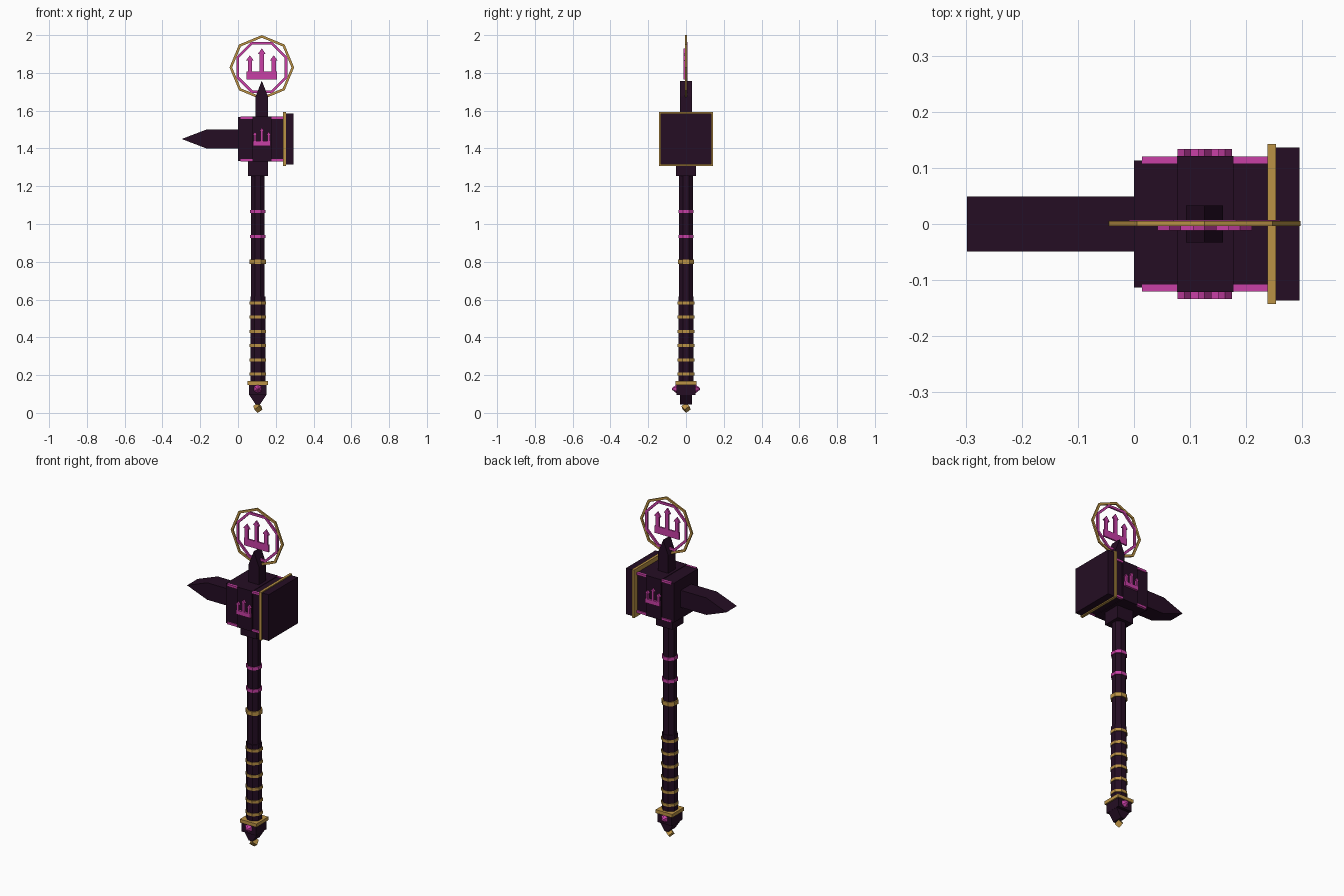
import bpy, bmesh, math
from mathutils import Matrix, Vector

if "Cube" in bpy.data.objects:
    bpy.data.objects.remove(bpy.data.objects["Cube"])


def material(name, rgb):
    m = bpy.data.materials.new(name)
    m.diffuse_color = (*rgb, 1)
    m.use_nodes = True
    m.node_tree.nodes["Principled BSDF"].inputs["Base Color"].default_value = m.diffuse_color
    return m


DARK = material("dark plum", (0.018, 0.004, 0.017))
PINK = material("magenta", (0.58, 0.05, 0.38))
GOLD = material("gold", (0.50, 0.29, 0.06))
SX, HX, HZ = 0.105, 0.126, 1.45      # shaft x, head x, head z


def finish(name, bm, mat):
    bmesh.ops.recalc_face_normals(bm, faces=bm.faces[:])
    me = bpy.data.meshes.new(name)
    bm.to_mesh(me)
    bm.free()
    me.materials.append(mat)
    ob = bpy.data.objects.new(name, me)
    bpy.context.collection.objects.link(ob)
    return ob


def box(name, mat, x, y, z):
    """Box from (min, max) pairs."""
    bm = bmesh.new()
    bmesh.ops.create_cube(bm, size=1)
    for v in bm.verts:
        v.co = [(lo + hi) / 2 + c * (hi - lo) for c, (lo, hi) in zip(v.co, (x, y, z))]
    return finish(name, bm, mat)


def plate(name, mat, pts, y0, y1):
    """Front-view (x, z) outline extruded from y0 to y1."""
    bm = bmesh.new()
    f = bm.faces.new([bm.verts.new((x, y0, z)) for x, z in pts])
    ext = bmesh.ops.extrude_face_region(bm, geom=[f])["geom"]
    bmesh.ops.translate(bm, vec=(0, y1 - y0, 0),
                        verts=[g for g in ext if isinstance(g, bmesh.types.BMVert)])
    return finish(name, bm, mat)


def rod(name, mat, r, z0, z1):
    """Eight-sided rod on the shaft axis; r is the distance to a flat."""
    bm = bmesh.new()
    rc = r / math.cos(math.pi / 8)
    bmesh.ops.create_cone(bm, cap_ends=True, segments=8, radius1=rc, radius2=rc, depth=z1 - z0,
                          matrix=Matrix.Translation((SX, 0, (z0 + z1) / 2))
                          @ Matrix.Rotation(math.pi / 8, 4, 'Z'))
    return finish(name, bm, mat)


def frame(name, mat, r, width, turn, y0, y1):
    """Flat octagonal frame standing in the xz plane."""
    bm = bmesh.new()
    loops = []
    for k in range(8):
        a = turn + k * math.pi / 4
        loops.append([bm.verts.new((HX + q * math.sin(a), y, 1.829 + q * math.cos(a)))
                      for q, y in ((r, y0), (r, y1), (r - width, y1), (r - width, y0))])
    for k in range(8):
        a, b = loops[k], loops[(k + 1) % 8]
        for i in range(4):
            j = (i + 1) % 4
            bm.faces.new((a[i], a[j], b[j], b[i]))
    return finish(name, bm, mat)


def fork(name, x, z, s, y0, y1):
    """Three-pronged ornament, mirrored from half an outline."""
    half = [(.08, 0), (.08, .042), (.074, .042), (.074, .10), (.084, .10), (.063, .128),
            (.042, .10), (.052, .10), (.052, .042), (.011, .042), (.011, .135), (.021, .135)]
    pts = half + [(0, .165)] + [(-a, b) for a, b in reversed(half)]
    return plate(name, PINK, [(x + a * s, z + b * s) for a, b in pts], y0, y1)


# Shaft, grip and bands
rod("shaft", DARK, 0.036, 0.60, 1.27)
rod("grip", DARK, 0.040, 0.14, 0.617)
for i, z in enumerate((0.934, 1.066)):
    rod(f"shaft_band_{i}", PINK, 0.041, z - 0.009, z + 0.009)
rod("middle_band", GOLD, 0.043, 0.789, 0.813)
for i in range(6):
    z = 0.206 + i * 0.0752
    rod(f"grip_band_{i}", GOLD, 0.044, z - 0.008, z + 0.008)

# Pommel
box("pommel_rim", GOLD, (SX - .054, SX + .054), (-.056, .056), (.148, .168))
box("pommel_block", DARK, (SX - .046, SX + .046), (-.05, .05), (.095, .15))
plate("pommel_wedge", DARK, [(SX - .046, .096), (SX + .046, .096), (SX + .012, .045),
                             (SX - .012, .045)], -0.033, 0.033)
for side, s in (("front", -1), ("back", 1)):
    bm = bmesh.new()
    bmesh.ops.create_cone(bm, cap_ends=True, segments=6, radius1=0.027, radius2=0.004, depth=0.03,
                          matrix=Matrix.Translation((SX, s * 0.06, 0.127))
                          @ Matrix.Rotation(-s * math.pi / 2, 4, 'X'))
    finish(f"pommel_gem_{side}", bm, PINK)
bm = bmesh.new()
tilt = Vector((1, 1, 1)).rotation_difference(Vector((0, 0, 1))).to_matrix().to_4x4()
bmesh.ops.create_cube(bm, size=0.031, matrix=Matrix.Translation((SX, 0, 0.0268)) @ tilt)
finish("pommel_tip", bm, GOLD)

# Hammer head
box("collar", DARK, (SX - .053, SX + .053), (-.053, .053), (1.255, 1.345))
box("head_block", DARK, (0, .24), (-.113, .113), (HZ - .116, HZ + .116))
box("head_band", DARK, (.077, .177), (-.121, .121), (HZ - .119, HZ + .119))
box("face_rim", GOLD, (.238, .253), (-.143, .143), (HZ - .142, HZ + .142))
box("striking_face", DARK, (.252, .295), (-.136, .136), (HZ - .136, HZ + .136))
for side, s in (("front", -1), ("back", 1)):
    y = sorted((s * 0.108, s * 0.1205))
    for level, t in (("top", 1), ("bottom", -1)):
        z = sorted((HZ + t * 0.105, HZ + t * 0.118))
        box(f"head_trim_{side}_{level}", PINK, (.014, .239), y, z)
    fork(f"head_ornament_{side}", HX, 1.414, 0.575, *sorted((s * .12, s * .134)))

# Spikes
plate("side_spike", DARK, [(.01, HZ - .05), (.01, HZ + .05), (-.167, HZ + .05), (-.298, HZ),
                           (-.167, HZ - .05)], -0.049, 0.049)
plate("top_spike", DARK, [(HX - .033, 1.55), (HX + .033, 1.55), (HX + .033, 1.675),
                          (HX, 1.758), (HX - .033, 1.675)], -0.033, 0.033)

# Crest above the head
frame("crest_outer_ring", GOLD, 0.171, 0.014, 0, -0.004, 0.005)
frame("crest_inner_ring", PINK, 0.146, 0.015, math.pi / 8, -0.003, 0.007)
fork("crest_ornament", HX, 1.765, 1.0, -0.012, -0.002)
